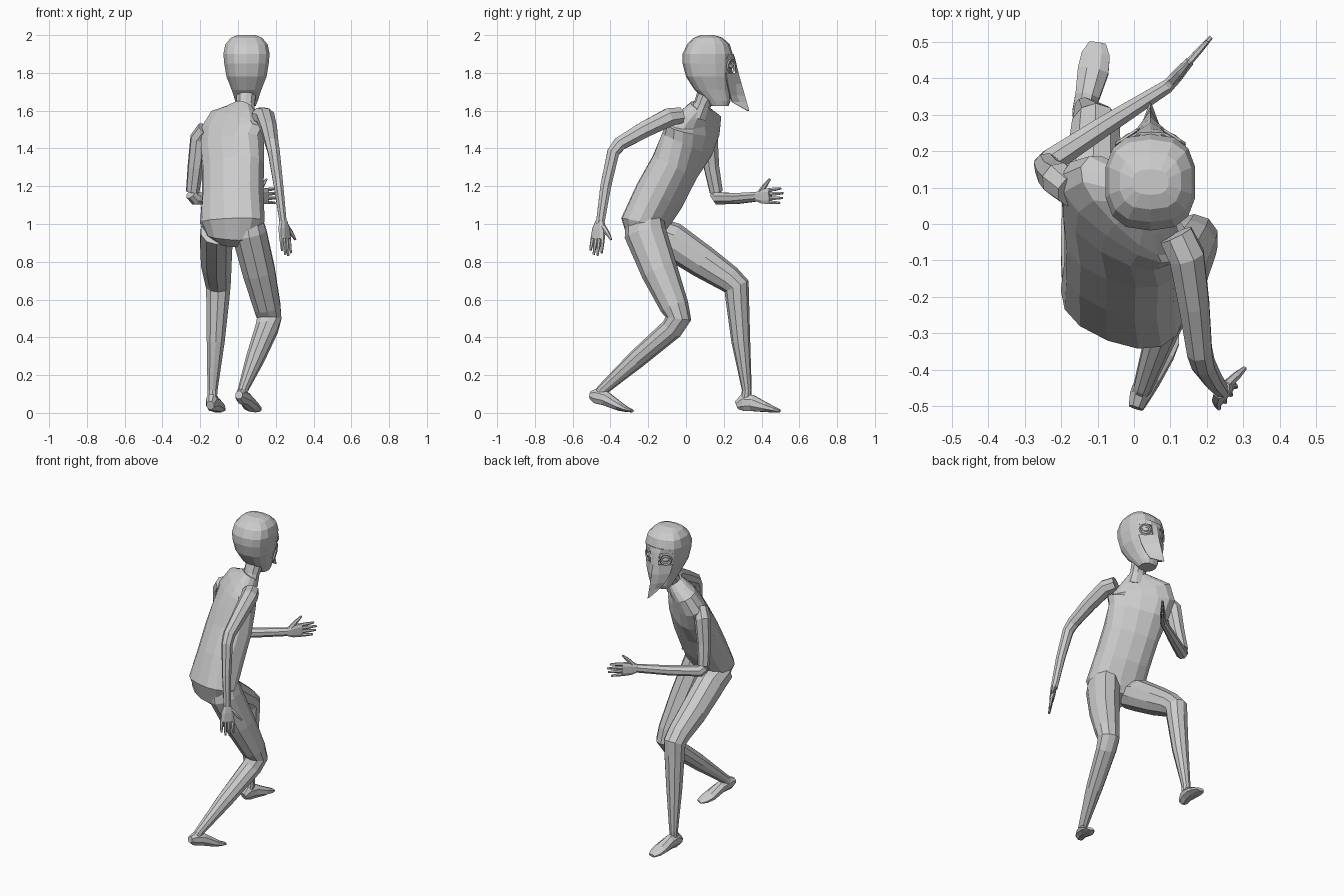
import bpy, bmesh, math
from mathutils import Vector as V


def finish(bm, name):
    bmesh.ops.recalc_face_normals(bm, faces=bm.faces)
    me = bpy.data.meshes.new(name)
    bm.to_mesh(me)
    bm.free()
    ob = bpy.data.objects.new(name, me)
    bpy.context.collection.objects.link(ob)
    return ob


def loft(bm, rings, side=(1, 0, 0), n=8, power=1.0, normal=None):
    """Skin through rings of (centre, half width, half depth[, side])."""
    pts = [V(r[0]) for r in rings]
    loops = []
    for i, r in enumerate(rings):
        if normal:
            t = V(normal)
        else:
            t = V((0, 0, 0))
            if i > 0:
                t += (pts[i] - pts[i - 1]).normalized()
            if i < len(pts) - 1:
                t += (pts[i + 1] - pts[i]).normalized()
        t.normalize()
        s = V(r[3] if len(r) > 3 else side)
        s = (s - t * s.dot(t)).normalized()
        f = t.cross(s)
        loop = []
        for k in range(n):
            a = 2 * math.pi * (k + 0.5) / n
            c, d = math.cos(a), math.sin(a)
            c = math.copysign(abs(c) ** power, c)
            d = math.copysign(abs(d) ** power, d)
            loop.append(bm.verts.new(pts[i] + s * c * r[1] + f * d * r[2]))
        loops.append(loop)
    for a, b in zip(loops, loops[1:]):
        for k in range(n):
            bm.faces.new((a[k], a[(k + 1) % n], b[(k + 1) % n], b[k]))
    bm.faces.new(loops[0][::-1])
    bm.faces.new(loops[-1])


def part(name, rings, **kw):
    bm = bmesh.new()
    loft(bm, rings, **kw)
    return finish(bm, name)


# Torso, leaning forward with the shoulders twisted
hip = (0.93, -0.37, 0)
waist = (0.9, -0.43, 0.08)
chest = (0.82, -0.5, 0.24)
part("torso", [
    ((-0.03, -0.19, 0.90), 0.07, 0.06, hip),
    ((-0.03, -0.205, 0.94), 0.14, 0.095, hip),
    ((-0.03, -0.215, 1.01), 0.175, 0.115, hip),
    ((-0.028, -0.14, 1.15), 0.168, 0.12, waist),
    ((-0.027, -0.06, 1.30), 0.17, 0.115, waist),
    ((-0.03, 0.005, 1.42), 0.185, 0.108, chest),
    ((-0.025, 0.035, 1.50), 0.205, 0.09, chest),
    ((-0.01, 0.05, 1.55), 0.18, 0.075, chest),
    ((0.02, 0.06, 1.59), 0.11, 0.06, chest),
    ((0.035, 0.075, 1.625), 0.055, 0.05, chest)], n=14, power=0.85)

# Neck and head
part("neck", [((0.03, 0.06, 1.57), 0.065, 0.055), ((0.04, 0.085, 1.63), 0.05, 0.045),
              ((0.045, 0.12, 1.71), 0.055, 0.055)], n=10)
HX = 0.045
head = [(1.625, 0.13, 0.225, 0.05), (1.65, 0.11, 0.235, 0.06), (1.71, 0.045, 0.235, 0.08),
        (1.78, 0.0, 0.24, 0.108), (1.85, -0.018, 0.245, 0.12), (1.90, -0.018, 0.247, 0.125),
        (1.95, 0.005, 0.232, 0.115), (1.985, 0.04, 0.195, 0.085), (2.0, 0.08, 0.15, 0.05)]
part("head", [((HX, (b + f) / 2, z), w, (f - b) / 2) for z, b, f, w in head],
     n=14, power=0.75, normal=(0, 0, 1))

# Long-beaked mask: z, ridge y, middle x and y, edge x and y
rows = [(1.90, .252, .04, .25, .08, .228), (1.87, .262, .032, .257, .096, .213),
        (1.80, .278, .028, .264, .098, .213), (1.74, .295, .035, .265, .085, .222),
        (1.68, .312, .026, .27, .06, .235), (1.645, .322, .016, .285, .035, .245),
        (1.60, .335, .003, .33, .005, .326)]
bm = bmesh.new()
grid = []
for z, ry, mx, my, ex, ey in rows:
    line = [(-ex, ey), (-mx, my), (0, ry), (mx, my), (ex, ey)]
    grid.append([bm.verts.new((HX + x, y, z)) for x, y in line])
for i in range(len(grid) - 1):
    for j in range(4):
        if i == 1 and j in (0, 3):
            continue  # eye openings
        bm.faces.new((grid[i][j], grid[i][j + 1], grid[i + 1][j + 1], grid[i + 1][j]))
mask = finish(bm, "beak_mask")
sol = mask.modifiers.new("thickness", 'SOLIDIFY')
sol.thickness = 0.006

# Eye rims and eyes
for s, label in ((-1, "left"), (1, "right")):
    centre = V((HX + s * 0.064, 0.238, 1.835))
    rot = (math.radians(90), 0, -s * math.radians(33))
    bpy.ops.mesh.primitive_torus_add(major_segments=12, minor_segments=4, major_radius=0.034,
                                     minor_radius=0.006, location=centre, rotation=rot)
    bpy.context.object.name = label + "_eye_rim"
    bpy.ops.mesh.primitive_uv_sphere_add(segments=10, ring_count=6, radius=0.02, location=centre,
                                         rotation=rot)
    bpy.context.object.name = label + "_eye"
    bpy.context.object.scale = (1.1, 0.7, 0.4)

# Arms
part("rear_arm", [
    ((0.115, -0.03, 1.575), 0.05, 0.045), ((0.145, -0.09, 1.565), 0.052, 0.052),
    ((0.165, -0.22, 1.50), 0.045, 0.047), ((0.18, -0.35, 1.425), 0.037, 0.04),
    ((0.19, -0.385, 1.38), 0.034, 0.035), ((0.215, -0.425, 1.20), 0.027, 0.031),
    ((0.24, -0.455, 1.0), 0.02, 0.024)])
part("front_arm", [
    ((-0.17, 0.09, 1.50), 0.045, 0.05), ((-0.205, 0.12, 1.45), 0.05, 0.052),
    ((-0.225, 0.135, 1.30), 0.042, 0.044), ((-0.24, 0.16, 1.17), 0.036, 0.037)],
    side=(0.6, 0.8, 0))
part("front_forearm", [
    ((-0.25, 0.155, 1.16), 0.032, 0.03), ((-0.225, 0.175, 1.135), 0.036, 0.036),
    ((-0.08, 0.27, 1.135), 0.03, 0.031), ((0.095, 0.38, 1.145), 0.02, 0.027)],
    side=(-0.5, 0.8, 0))


# Hands: tapered palm, four fingers and a thumb
def hand(name, wrist, along, thumb_side):
    w, d, s = V(wrist), V(along).normalized(), V(thumb_side)
    s = (s - d * s.dot(d)).normalized()
    bm = bmesh.new()
    loft(bm, [(w, 0.025, 0.018), (w + d * 0.04, 0.04, 0.018), (w + d * 0.095, 0.045, 0.013)],
         side=s, power=0.7)
    for k, length in enumerate((0.075, 0.09, 0.085, 0.065)):
        o = 0.033 - 0.022 * k
        a = w + d * 0.088 + s * o
        b = w + d * (0.095 + length) + s * o * 1.15
        loft(bm, [(a, 0.011, 0.01), ((a + b) / 2, 0.010, 0.009), (b, 0.006, 0.006)], side=s, n=6)
    loft(bm, [(w + d * 0.02 + s * 0.015, 0.016, 0.014), (w + d * 0.06 + s * 0.058, 0.013, 0.012),
              (w + d * 0.095 + s * 0.09, 0.006, 0.006)], side=s, n=6)
    return finish(bm, name)


hand("rear_hand", (0.24, -0.455, 1.015), (0.1, -0.13, -0.98), (0.6, 0.8, 0))
hand("front_hand", (0.09, 0.375, 1.145), (0.66, 0.75, 0.03), (0, 0, 1))

# Legs
part("front_leg", [
    ((-0.115, -0.19, 0.965), 0.085, 0.08), ((-0.115, -0.08, 0.915), 0.09, 0.098),
    ((-0.115, 0.09, 0.80), 0.085, 0.088), ((-0.107, 0.225, 0.71), 0.073, 0.073),
    ((-0.105, 0.268, 0.67), 0.068, 0.07), ((-0.107, 0.272, 0.60), 0.064, 0.062),
    ((-0.118, 0.29, 0.38), 0.05, 0.05), ((-0.135, 0.322, 0.12), 0.028, 0.026),
    ((-0.137, 0.315, 0.06), 0.026, 0.028)], n=10)
part("rear_leg", [
    ((0.045, -0.22, 1.03), 0.085, 0.10), ((0.06, -0.215, 0.95), 0.096, 0.112),
    ((0.11, -0.14, 0.75), 0.09, 0.098), ((0.155, -0.06, 0.56), 0.074, 0.076),
    ((0.165, -0.04, 0.50), 0.068, 0.068), ((0.152, -0.075, 0.445), 0.063, 0.06),
    ((0.09, -0.26, 0.285), 0.05, 0.05), ((0.025, -0.445, 0.12), 0.027, 0.03),
    ((0.015, -0.465, 0.09), 0.026, 0.026)], n=10)

# Feet
part("front_foot", [
    ((-0.147, 0.27, 0.04), 0.022, 0.025), ((-0.14, 0.305, 0.055), 0.032, 0.05),
    ((-0.128, 0.35, 0.052), 0.036, 0.046), ((-0.112, 0.42, 0.03), 0.046, 0.028),
    ((-0.105, 0.465, 0.018), 0.042, 0.017), ((-0.1, 0.497, 0.01), 0.025, 0.009)])
part("rear_foot", [
    ((0.005, -0.505, 0.095), 0.022, 0.022), ((0.015, -0.475, 0.09), 0.03, 0.043),
    ((0.04, -0.425, 0.075), 0.035, 0.04), ((0.07, -0.355, 0.036), 0.044, 0.026),
    ((0.09, -0.315, 0.019), 0.04, 0.015), ((0.103, -0.285, 0.011), 0.023, 0.008)])
